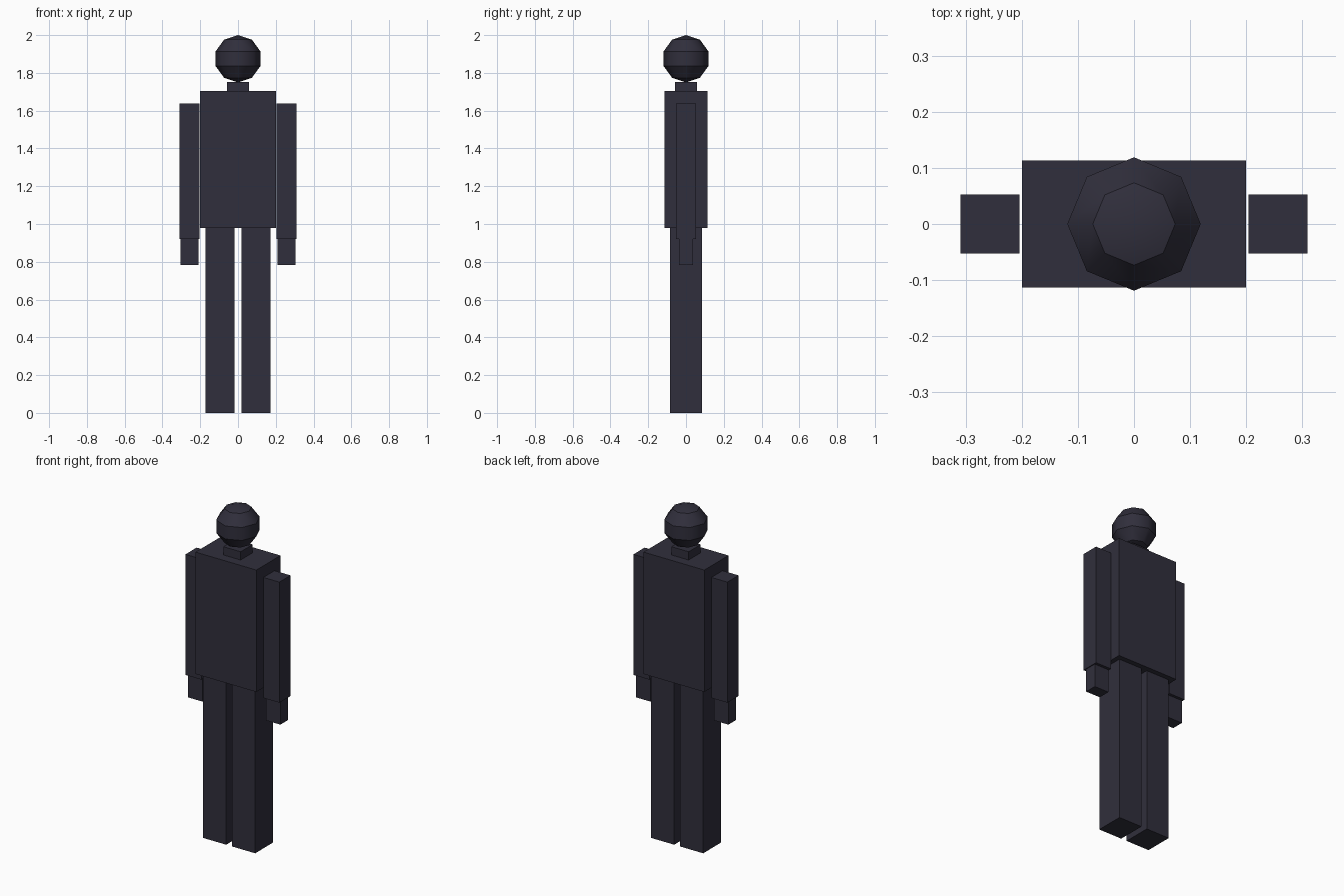
import bpy

cube = bpy.data.objects.get("Cube")
if cube:
    bpy.data.objects.remove(cube, do_unlink=True)

# One dark colour for the whole figure
dark = bpy.data.materials.new("dark_slate")
dark.use_nodes = True
colour = (0.03, 0.028, 0.045, 1)
dark.diffuse_color = colour
bsdf = dark.node_tree.nodes["Principled BSDF"]
bsdf.inputs["Base Color"].default_value = colour
bsdf.inputs["Roughness"].default_value = 0.8


def box(name, x0, x1, depth, z0, z1):
    """Box from x0 to x1 and z0 to z1, centred on y = 0."""
    bpy.ops.mesh.primitive_cube_add(size=1, location=((x0 + x1) / 2, 0, (z0 + z1) / 2))
    ob = bpy.context.object
    ob.name = name
    ob.scale = (x1 - x0, depth, z1 - z0)
    bpy.ops.object.transform_apply(location=False, rotation=False, scale=True)
    ob.data.materials.append(dark)
    return ob


def box_pair(name, x0, x1, depth, z0, z1):
    """The same box on both sides of the body."""
    box("left_" + name, x0, x1, depth, z0, z1)
    box("right_" + name, -x1, -x0, depth, z0, z1)


# Body
box("torso", -0.2, 0.2, 0.227, 0.978, 1.703)
box("neck", -0.057, 0.057, 0.114, 1.703, 1.752)

# Limbs
box_pair("arm", 0.204, 0.309, 0.105, 0.92, 1.637)
box_pair("hand", 0.209, 0.304, 0.072, 0.782, 0.92)
box_pair("leg", 0.019, 0.172, 0.168, 0, 0.978)

# Head: smooth around each band, with sharp edges between the bands
bpy.ops.mesh.primitive_uv_sphere_add(segments=8, ring_count=5, radius=0.125, location=(0, 0, 1.875))
head = bpy.context.object
head.name = "head"
head.data.materials.append(dark)
bpy.ops.object.shade_smooth()
for edge in head.data.edges:
    a, b = (head.data.vertices[i].co.z for i in edge.vertices)
    edge.use_edge_sharp = abs(a - b) < 0.001
